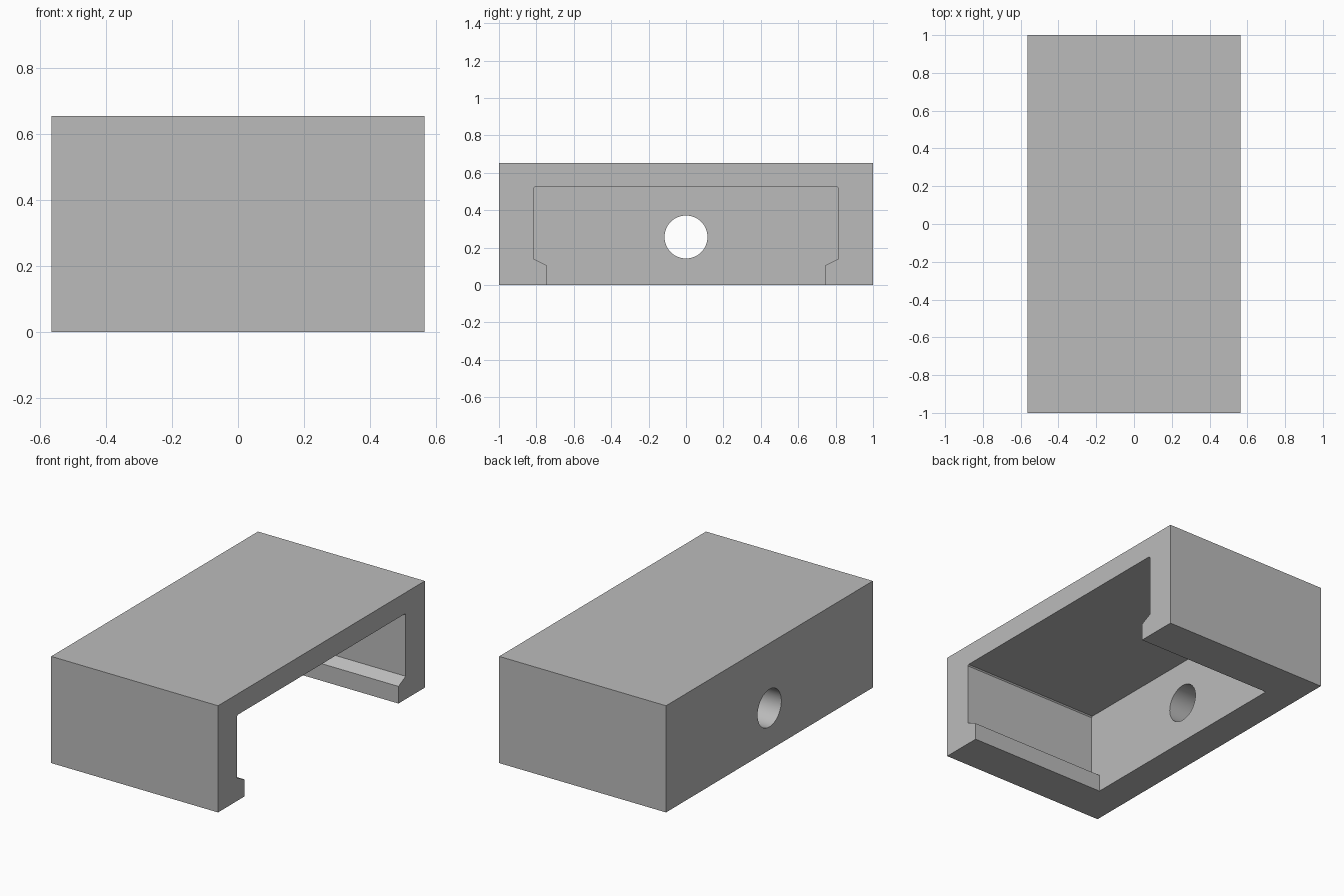
import bpy
import bmesh
from mathutils import Matrix, Vector

cube = bpy.data.objects.get("Cube")
if cube:
    bpy.data.objects.remove(cube, do_unlink=True)

HALF_X, HALF_Y, HEIGHT = 0.565, 1.0, 0.653
WALL = 0.2          # thickness of the closed side wall
HOLE_RADIUS, HOLE_Z = 0.115, 0.257

grey = bpy.data.materials.new("plain_grey")
grey.use_nodes = True
colour = (0.5, 0.5, 0.5, 1)
grey.diffuse_color = colour
grey.node_tree.nodes["Principled BSDF"].inputs["Base Color"].default_value = colour


def make_object(name, bm):
    bmesh.ops.recalc_face_normals(bm, faces=bm.faces)
    mesh = bpy.data.meshes.new(name)
    bm.to_mesh(mesh)
    bm.free()
    obj = bpy.data.objects.new(name, mesh)
    bpy.context.collection.objects.link(obj)
    mesh.materials.append(grey)
    return obj


def prism(name, profile, x0, x1):
    """Extrude a (y, z) profile along x."""
    bm = bmesh.new()
    face = bm.faces.new([bm.verts.new((x0, y, z)) for y, z in profile])
    grown = bmesh.ops.extrude_face_region(bm, geom=[face])["geom"]
    verts = [v for v in grown if isinstance(v, bmesh.types.BMVert)]
    bmesh.ops.translate(bm, verts=verts, vec=Vector((x1 - x0, 0, 0)))
    return make_object(name, bm)


def mirrored(half):
    return half + [(-y, z) for y, z in reversed(half)]


# Solid block
housing = prism("housing", mirrored([(HALF_Y, 0), (HALF_Y, HEIGHT)]), -HALF_X, HALF_X)

# Cavity with retaining lips, open below and on the left side
cavity = prism("cavity_cutter", mirrored([
    (0.745, -0.1), (0.745, 0.105), (0.815, 0.14),
    (0.815, 0.518), (0.808, 0.525)]), -HALF_X + WALL, HALF_X + 0.1)

# Round hole through the closed wall
bm = bmesh.new()
bmesh.ops.create_cone(
    bm, cap_ends=True, segments=64, radius1=HOLE_RADIUS, radius2=HOLE_RADIUS,
    depth=WALL * 2,
    matrix=Matrix.Translation((-HALF_X + WALL / 2, 0, HOLE_Z)) @ Matrix.Rotation(1.570796, 4, "Y"))
hole = make_object("hole_cutter", bm)

# Cut and bake the result
bpy.ops.object.select_all(action="DESELECT")
bpy.context.view_layer.objects.active = housing
housing.select_set(True)
for cutter in (cavity, hole):
    mod = housing.modifiers.new(cutter.name, "BOOLEAN")
    mod.operation = "DIFFERENCE"
    mod.solver = "EXACT"
    mod.object = cutter
    bpy.ops.object.modifier_apply(modifier=mod.name)
for cutter in (cavity, hole):
    bpy.data.objects.remove(cutter, do_unlink=True)

bpy.ops.object.shade_smooth_by_angle(angle=0.4)
